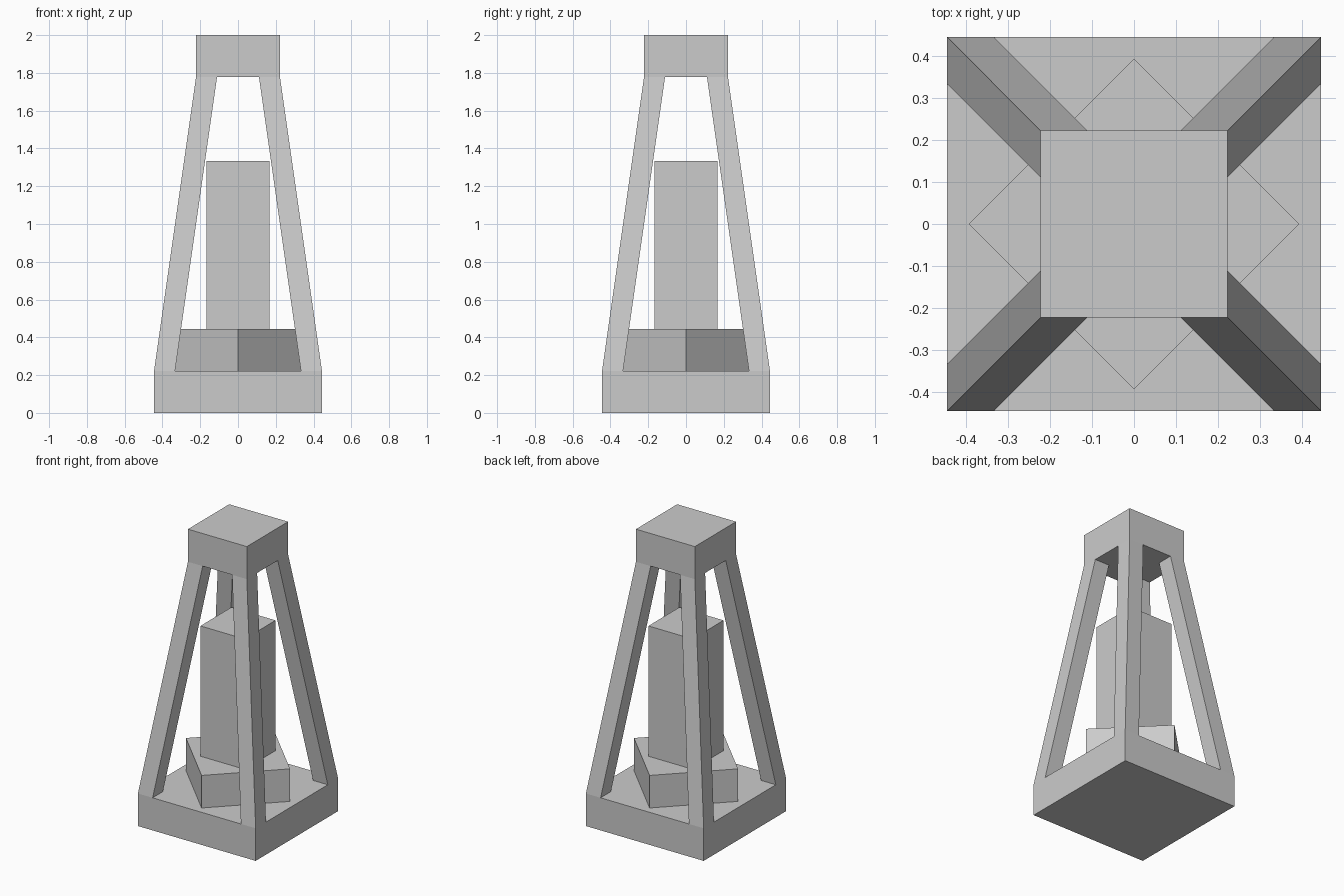
import bpy
import bmesh
import math
from mathutils import Matrix

cube = bpy.data.objects.get("Cube")
if cube:
    bpy.data.objects.remove(cube, do_unlink=True)

U = 2 / 9  # building module: the tower is nine modules tall

stone = bpy.data.materials.new("plain grey")
stone.use_nodes = True
grey = (0.6, 0.6, 0.6, 1)
stone.diffuse_color = grey
stone.node_tree.nodes["Principled BSDF"].inputs["Base Color"].default_value = grey


def add_object(name, bm):
    mesh = bpy.data.meshes.new(name)
    bm.to_mesh(mesh)
    bm.free()
    mesh.materials.append(stone)
    obj = bpy.data.objects.new(name, mesh)
    bpy.context.collection.objects.link(obj)
    return obj


def block(name, width, bottom, top, turn=0):
    """Square block centred on the vertical axis."""
    bm = bmesh.new()
    place = (Matrix.Translation((0, 0, (bottom + top) / 2))
             @ Matrix.Rotation(turn, 4, "Z")
             @ Matrix.Diagonal((width, width, top - bottom, 1)))
    bmesh.ops.create_cube(bm, size=1, matrix=place)
    return add_object(name, bm)


def leg(name, sx, sy, thick, low, high):
    """Square post leaning inward; low and high are (outer corner, z)."""
    bm = bmesh.new()
    bmesh.ops.create_cube(bm, size=1)
    for v in bm.verts:
        corner, z = high if v.co.z > 0 else low
        x = corner + (v.co.x - 0.5) * thick
        y = corner + (v.co.y - 0.5) * thick
        v.co = (sx * x, sy * y, z)
    bmesh.ops.recalc_face_normals(bm, faces=bm.faces)
    return add_object(name, bm)


# Base slab and cap
block("base", 4 * U, 0, U)
block("cap", 2 * U, 8 * U, 9 * U)

# Central pillar on a plinth turned to a diamond
block("plinth", 2.5 * U, U, 2 * U, math.radians(45))
block("pillar", 1.5 * U, 2 * U, 6 * U)

# Four leaning corner legs
for side, sx in (("left", 1), ("right", -1)):
    for end, sy in (("front", -1), ("back", 1)):
        leg(f"{end}_{side}_leg", sx, sy, U / 2, (2 * U, U), (U, 8 * U))
